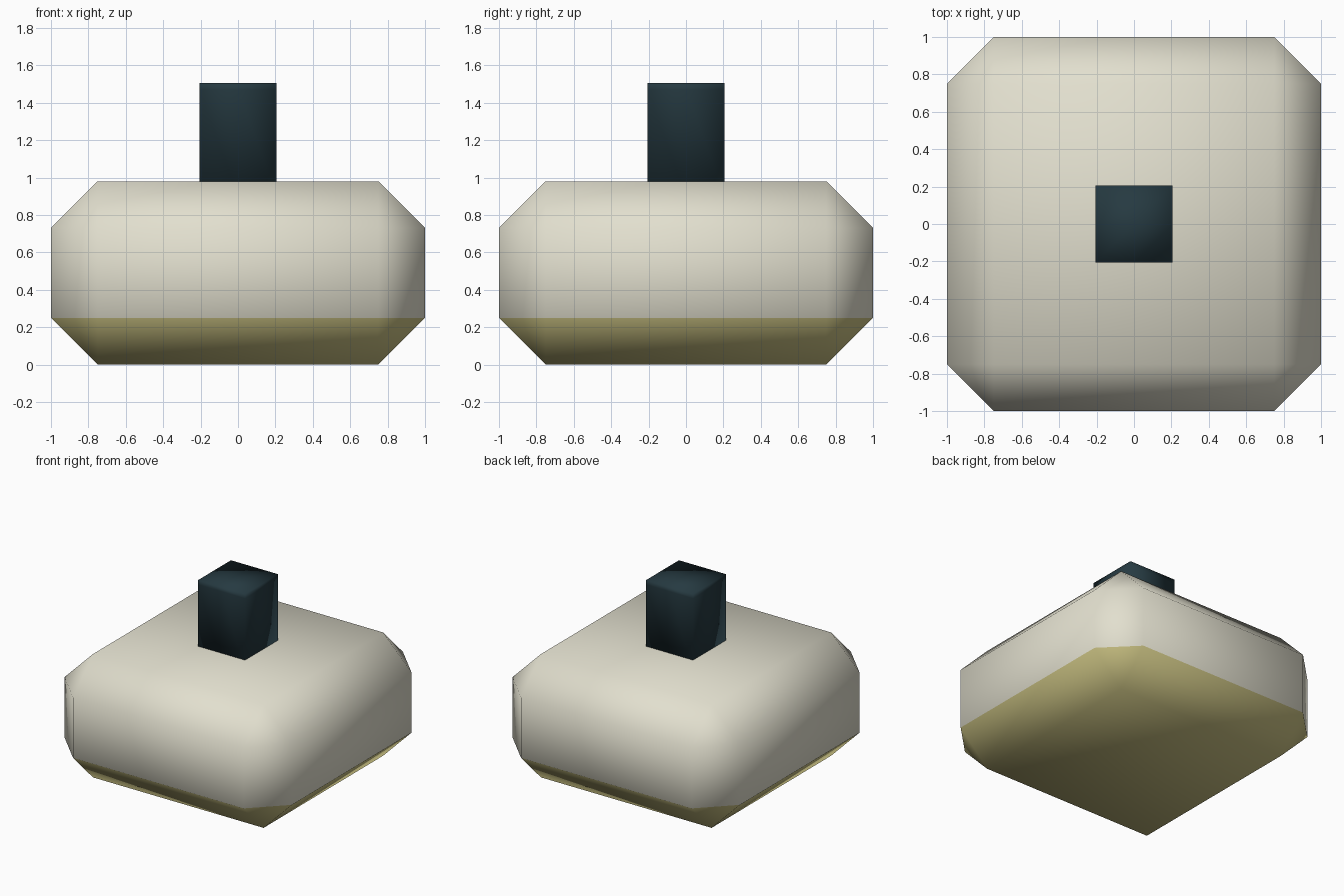
import bpy, bmesh

if "Cube" in bpy.data.objects:
    bpy.data.objects.remove(bpy.data.objects["Cube"])


def material(name, rgb):
    m = bpy.data.materials.new(name)
    m.diffuse_color = (*rgb, 1)
    m.use_nodes = True
    m.node_tree.nodes["Principled BSDF"].inputs["Base Color"].default_value = m.diffuse_color
    return m


cream = material("cream", (0.76, 0.74, 0.62))
olive = material("olive yellow", (0.55, 0.50, 0.21))
dark = material("dark teal", (0.019, 0.042, 0.053))


def finish(name, bm, mats):
    bmesh.ops.recalc_face_normals(bm, faces=bm.faces)
    for f in bm.faces:
        f.smooth = True
    me = bpy.data.meshes.new(name)
    bm.to_mesh(me)
    bm.free()
    for m in mats:
        me.materials.append(m)
    ob = bpy.data.objects.new(name, me)
    bpy.context.collection.objects.link(ob)
    return ob


def box(half, z0, z1):
    bm = bmesh.new()
    bmesh.ops.create_cube(bm, size=1)
    for v in bm.verts:
        v.co.x *= 2 * half
        v.co.y *= 2 * half
        v.co.z = z1 if v.co.z > 0 else z0
    return bm


def cut(bm, co, no):
    bmesh.ops.bisect_plane(bm, geom=bm.verts[:] + bm.edges[:] + bm.faces[:],
                           plane_co=co, plane_no=no)


# Body: chamfered block, coloured olive on the underside and lower chamfer
body = box(1.0, 0.0, 0.98)
bmesh.ops.bevel(body, geom=body.edges[:], offset=0.25, offset_type='OFFSET',
                segments=1, profile=0.5, affect='EDGES')
for f in body.faces:
    f.material_index = 1 if f.calc_center_median().z < 0.24 else 0
finish("body", body, [cream, olive])

# Neck: square post with softened shading, split down the middle of each side
neck = box(0.207, 0.9, 1.505)
cut(neck, (0, 0, 0), (1, 0, 0))
cut(neck, (0, 0, 0), (0, 1, 0))
cut(neck, (0, 0, 1.47), (0, 0, 1))
finish("neck", neck, [dark])
